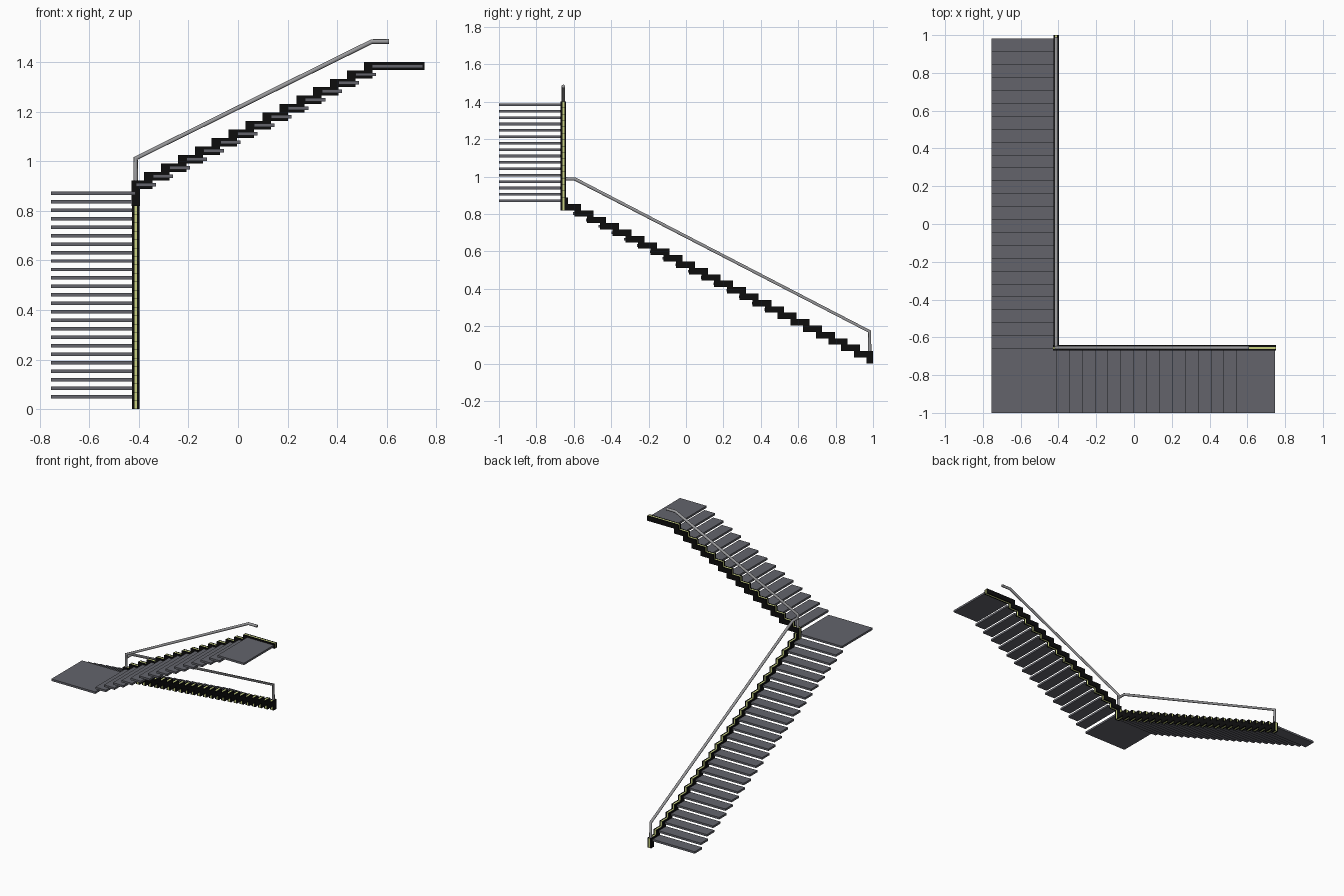
import bpy, bmesh, math
from mathutils import Vector

if "Cube" in bpy.data.objects:
    bpy.data.objects.remove(bpy.data.objects["Cube"])


def material(name, rgb):
    m = bpy.data.materials.new(name)
    m.diffuse_color = (*rgb, 1)
    m.use_nodes = True
    m.node_tree.nodes["Principled BSDF"].inputs["Base Color"].default_value = m.diffuse_color
    return m


GREY = material("slate_grey", (0.125, 0.127, 0.148))
BLACK = material("black", (0.004, 0.004, 0.004))
YELLOW = material("pale_yellow", (0.58, 0.64, 0.22))
STEEL = material("steel_grey", (0.32, 0.32, 0.33))

RISE = 0.0342      # step height
Z0 = 0.0505        # first tread level
LX, UY = -0.4125, -0.6555   # centre planes of lower and upper stringers
H = 0.017          # half thickness of the stringer band


def finish(bm, name, mat):
    bmesh.ops.recalc_face_normals(bm, faces=bm.faces)
    me = bpy.data.meshes.new(name)
    bm.to_mesh(me)
    bm.free()
    me.materials.append(mat)
    ob = bpy.data.objects.new(name, me)
    bpy.context.collection.objects.link(ob)
    return ob


def add_box(bm, lo, hi):
    vs = bmesh.ops.create_cube(bm, size=1)["verts"]
    lo, hi = Vector(lo), Vector(hi)
    for v in vs:
        v.co = (lo + hi) / 2 + v.co * (hi - lo)


def band(path, out):
    """Stepped outline of constant thickness round a staircase path."""
    a, b = [], []
    last = len(path) - 1
    for i, (u, z) in enumerate(path):
        du = 0 if i == last else H * out
        dz = 0 if i == 0 else H
        a.append((u + du, z + dz))
        b.append((u - du, z - dz))
    return a + b[::-1]


def stringer(name, outline, place, mat, w0, w1):
    bm = bmesh.new()
    face = bm.faces.new([bm.verts.new(place(u, w0, z)) for u, z in outline])
    ext = bmesh.ops.extrude_face_region(bm, geom=[face])["geom"]
    shift = Vector(place(0, w1, 0)) - Vector(place(0, w0, 0))
    bmesh.ops.translate(bm, vec=shift,
                        verts=[g for g in ext if isinstance(g, bmesh.types.BMVert)])
    return finish(bm, name, mat)


# Lower stringer path (y, z): 24 steps, then the landing corner
P1 = 0.0679
lower, z = [(0.9825, 0.0)], Z0
for k in range(25):
    y = 0.9825 - P1 * k
    if k:
        lower.append((y, z - RISE))
    lower.append((y, z))
    z += RISE
lower.append((-0.668, z - RISE))

# Upper stringer path (x, z): 14 steps, then the top landing
P2 = 0.0682
LAND = Z0 + 24 * RISE
upper = [(LX, LAND - RISE - H)]
for k in range(15):
    x = LX if k == 0 else -0.43 + P2 * k
    z = LAND + RISE * (k + 1)
    if k:
        upper.append((x, z - RISE))
    upper.append((x, z))
upper.append((0.753, z))

# Each stringer is a yellow core between two black side plates
for name, path, out, place in (
        ("lower_stringer", lower, 1, lambda u, w, z: (LX + w, u, z)),
        ("upper_stringer", upper, -1, lambda u, w, z: (u, UY + w, z))):
    shape = band(path, out)
    stringer(name + "_core", shape, place, YELLOW, -0.005, 0.005)
    stringer(name + "_plate_a", shape, place, BLACK, -0.0145, -0.005)
    stringer(name + "_plate_b", shape, place, BLACK, 0.005, 0.0145)

# Treads and landings
T = 0.007
bm = bmesh.new()
for k in range(24):
    y, z = 0.981 - 0.0683 * k, Z0 + RISE * k
    add_box(bm, (-0.755, y - 0.082, z - T), (LX - 0.0145, y, z + T))
finish(bm, "lower_treads", GREY)

bm = bmesh.new()
add_box(bm, (-0.755, -1, LAND - T), (LX, UY - 0.003, LAND + T))
finish(bm, "corner_landing", GREY)

bm = bmesh.new()
for k in range(14):
    x, z = -0.412 + P2 * k, LAND + RISE * (k + 1)
    add_box(bm, (x, -1, z - T), (x + 0.082, UY - 0.0145, z + T))
finish(bm, "upper_treads", GREY)

bm = bmesh.new()
z = LAND + RISE * 15
add_box(bm, (0.54, -1, z - T), (0.747, UY - 0.0145, z + T))
finish(bm, "top_landing", GREY)


# Handrails: round tubes along short paths
def rail(name, pts, r=0.0095):
    cu = bpy.data.curves.new(name, "CURVE")
    cu.dimensions = "3D"
    cu.bevel_depth = r
    cu.bevel_resolution = 3
    cu.use_fill_caps = True
    sp = cu.splines.new("POLY")
    sp.points.add(len(pts) - 1)
    for p, c in zip(sp.points, pts):
        p.co = (*c, 1)
    cu.materials.append(STEEL)
    ob = bpy.data.objects.new(name, cu)
    bpy.context.collection.objects.link(ob)


rail("lower_handrail", [(LX, 0.982, 0.05), (LX, 0.982, 0.172),
                        (LX, -0.595, 0.988), (LX, UY, 0.988)])
rail("upper_handrail", [(LX, UY, 0.9), (LX, UY, 1.012),
                        (0.54, UY, 1.483), (0.61, UY, 1.483)])
